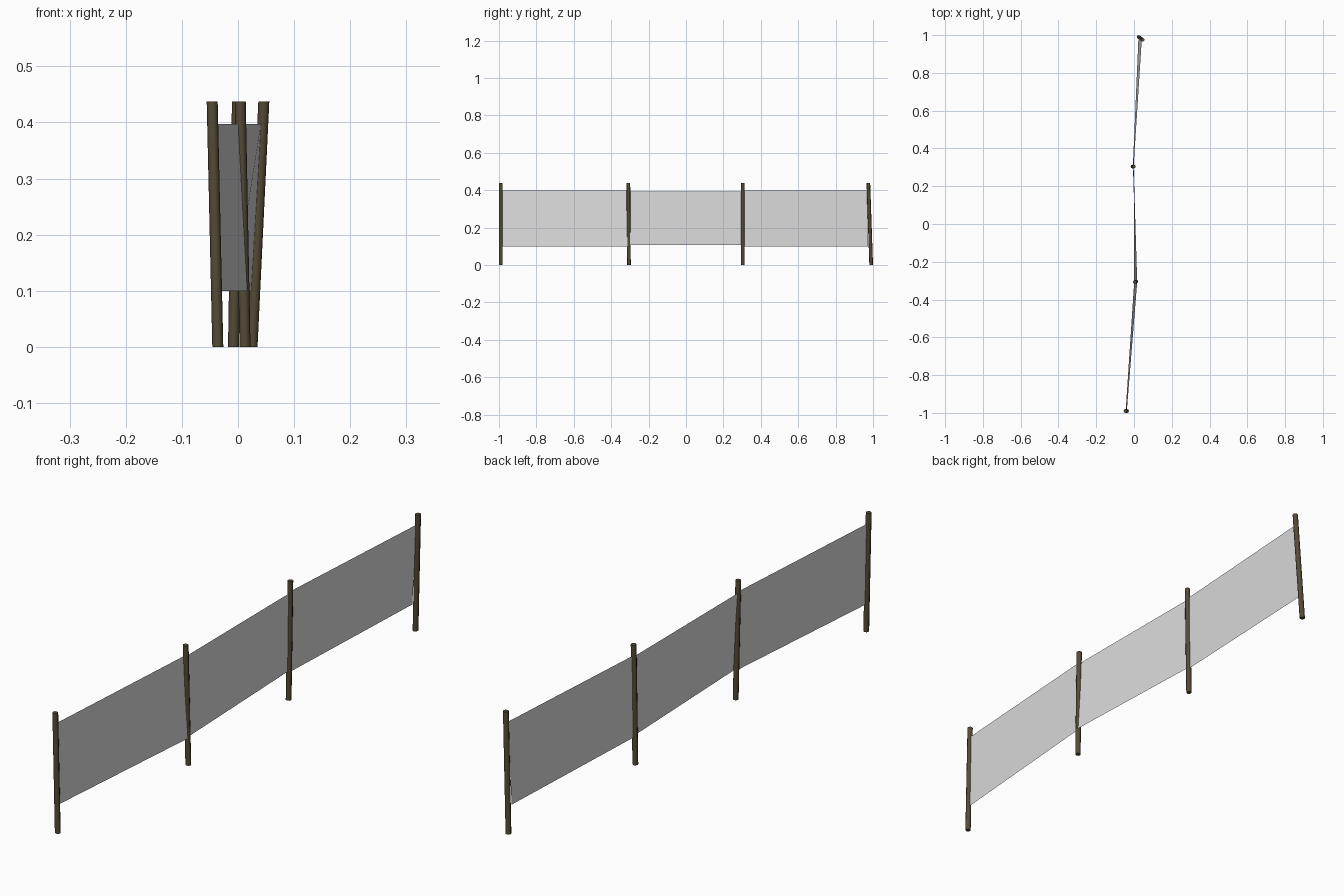
import bpy, bmesh, math
from mathutils import Vector

if "Cube" in bpy.data.objects:
    bpy.data.objects.remove(bpy.data.objects["Cube"])


def material(name, rgb):
    m = bpy.data.materials.new(name)
    m.diffuse_color = (*rgb, 1)
    m.use_nodes = True
    m.node_tree.nodes["Principled BSDF"].inputs["Base Color"].default_value = m.diffuse_color
    return m


WOOD = material("dark_wood", (0.09, 0.07, 0.036))
CLOTH = material("pale_fabric", (0.72, 0.72, 0.72))
HEIGHT, RADIUS, SIDES = 0.437, 0.0098, 8


def make_object(name, bm, mat):
    mesh = bpy.data.meshes.new(name)
    bm.to_mesh(mesh)
    bm.free()
    mesh.materials.append(mat)
    ob = bpy.data.objects.new(name, mesh)
    bpy.context.collection.objects.link(ob)
    return ob


def post(name, bottom, top):
    """Leaning round post with level ends."""
    bm = bmesh.new()
    bmesh.ops.create_cone(bm, cap_ends=True, segments=SIDES, radius1=RADIUS,
                          radius2=RADIUS, depth=HEIGHT)
    for v in bm.verts:
        c = bottom if v.co.z < 0 else top
        v.co += Vector((c[0], c[1], HEIGHT / 2))
    ob = make_object(name, bm, WOOD)
    for p in ob.data.polygons:
        p.use_smooth = abs(p.normal.z) < 0.7
    for e in ob.data.edges:  # crisp rims at the post ends
        a, b = (ob.data.vertices[i].co.z for i in e.vertices)
        e.use_edge_sharp = abs(a - b) < 0.01


def panel(name, start, end, low, high):
    """Thin sheet stretched between two posts (bottom x, top x, y)."""
    bm = bmesh.new()
    pts = [(start[0], start[2], low), (end[0], end[2], low),
           (end[1], end[2], high), (start[1], start[2], high)]
    bm.faces.new([bm.verts.new(p) for p in pts])
    make_object(name, bm, CLOTH)


# Four leaning posts: (bottom xy, top xy)
posts = [((-0.036, -0.99), (-0.046, -0.99)),
         ((0.0125, -0.305), (0.004, -0.308)),
         ((-0.008, 0.304), (-0.001, 0.304)),
         ((0.025, 0.99), (0.046, 0.975))]
for i, (b, t) in enumerate(posts):
    post(f"post_{i + 1}", b, t)

# Three fabric sheets between neighbouring posts
ends = [(-0.038, -0.044, -0.988), (0.017, 0.001, -0.306),
        (-0.006, -0.002, 0.304), (0.023, 0.041, 0.974)]
heights = [(0.10, 0.397), (0.106, 0.392), (0.10, 0.397)]
for i, (low, high) in enumerate(heights):
    panel(f"fabric_panel_{i + 1}", ends[i], ends[i + 1], low, high)
